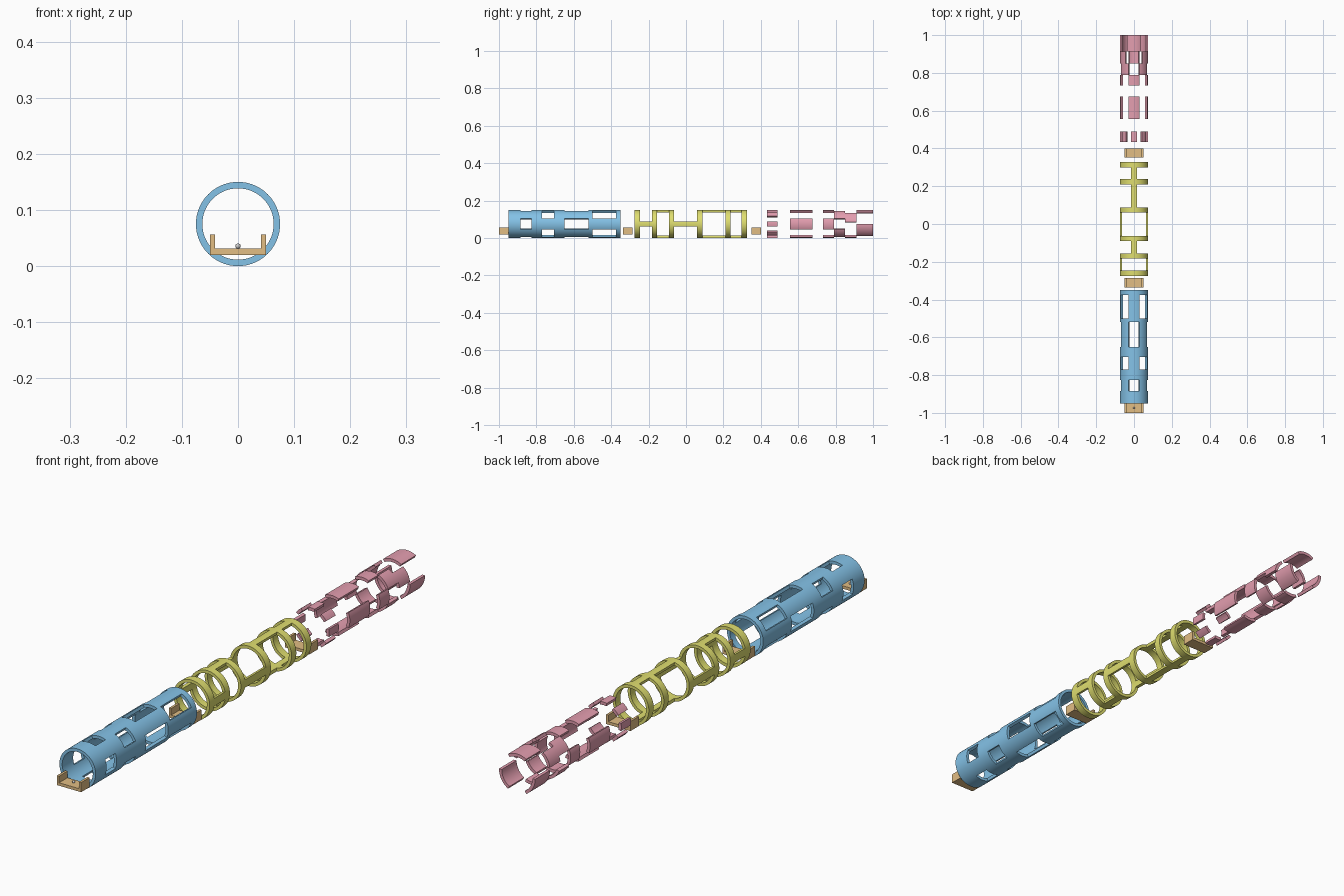
import bpy, bmesh, math

if "Cube" in bpy.data.objects:
    bpy.data.objects.remove(bpy.data.objects["Cube"])

N = 96                       # facets around the tube
R_OUT, R_IN, ZC = 0.075, 0.0635, 0.075
CARD = (0, 90, 180, 270)
DIAG = (45, 135, 225, 315)
FULL = ((0,), 180)


def material(name, rgb):
    m = bpy.data.materials.new(name)
    m.diffuse_color = (*rgb, 1)
    m.use_nodes = True
    m.node_tree.nodes["Principled BSDF"].inputs["Base Color"].default_value = m.diffuse_color
    return m


def finish(bm, name, mat, smooth=False):
    bmesh.ops.recalc_face_normals(bm, faces=bm.faces)
    me = bpy.data.meshes.new(name)
    bm.to_mesh(me)
    bm.free()
    ob = bpy.data.objects.new(name, me)
    bpy.context.collection.objects.link(ob)
    if mat:
        me.materials.append(mat)
    if smooth:
        bpy.ops.object.select_all(action='DESELECT')
        ob.select_set(True)
        bpy.context.view_layer.objects.active = ob
        bpy.ops.object.shade_smooth_by_angle(angle=math.radians(30))
    return ob


def tube(name, rows, mat):
    """rows: (y0, y1, (centre angles, half width)) = the wall kept in that slice."""
    bm = bmesh.new()
    verts = {}

    def v(i, y, r):
        key = (i % N, round(y, 4), r)
        if key not in verts:
            a = math.tau * (i % N) / N
            verts[key] = bm.verts.new((r * math.cos(a), y, ZC + r * math.sin(a)))
        return verts[key]

    def solid(k, i):
        if not 0 <= k < len(rows):
            return False
        centres, half = rows[k][2]
        a = (i % N + 0.5) * 360 / N
        return any(abs((a - c + 180) % 360 - 180) < half for c in centres)

    def joined(k, k2):       # do two slices touch?
        if not 0 <= k2 < len(rows):
            return False
        lo, hi = sorted((k, k2))
        return abs(rows[lo][1] - rows[hi][0]) < 1e-5

    for k, (y0, y1, _) in enumerate(rows):
        for i in range(N):
            if not solid(k, i):
                continue
            for r in (R_OUT, R_IN):
                q = [v(i, y0, r), v(i + 1, y0, r), v(i + 1, y1, r), v(i, y1, r)]
                bm.faces.new(q if r == R_IN else q[::-1])
            for step, j in ((-1, i), (1, i + 1)):
                if not solid(k, i + step):
                    bm.faces.new((v(j, y0, R_IN), v(j, y0, R_OUT), v(j, y1, R_OUT), v(j, y1, R_IN)))
            for step, y in ((-1, y0), (1, y1)):
                if not (joined(k, k + step) and solid(k + step, i)):
                    bm.faces.new((v(i, y, R_IN), v(i, y, R_OUT), v(i + 1, y, R_OUT), v(i + 1, y, R_IN)))
    return finish(bm, name, mat, True)


blue = material("blue", (0.23, 0.54, 0.80))
yellow = material("yellow", (0.74, 0.73, 0.16))
red = material("red", (0.77, 0.34, 0.43))
orange = material("orange", (0.76, 0.51, 0.23))

# Windowed tube: alternating rows of four windows
diag, card = (DIAG, 22.5), (CARD, 22.5)
ys = (-0.95, -0.885, -0.825, -0.77, -0.705, -0.65, -0.52, -0.50, -0.375, -0.35)
kept = (FULL, diag, FULL, card, FULL, diag, FULL, card, FULL)
tube("windowed_tube", list(zip(ys, ys[1:], kept)), blue)

# Ring frame: six rings joined by pairs of narrow bars
side, upright = ((0, 180), 11.25), ((90, 270), 11.25)
ys = (-0.275, -0.245, -0.182, -0.155, -0.09, -0.064, 0.06, 0.088,
      0.21, 0.238, 0.298, 0.327)
kept = (FULL, side, FULL, upright, FULL, side, FULL, upright, FULL, upright, FULL)
tube("ring_frame", list(zip(ys, ys[1:], kept)), yellow)

# Loose curved plates at the far end
tube("curved_plates", [
    (0.433, 0.49, (CARD + DIAG, 11.25)),
    (0.555, 0.675, card),
    (0.733, 0.79, card),
    (0.79, 0.85, diag),
    (0.85, 0.912, ((30, 150, 270), 22.5)),
    (0.912, 1.0, ((90, 210, 330), 30)),
], red)

# U-shaped cradles
profile = [(-.05, .02), (.05, .02), (.05, .056), (.041, .056),
           (.041, .031), (-.041, .031), (-.041, .056), (-.05, .056)]
for name, y0 in (("front_cradle", -1.0), ("middle_cradle", -0.337), ("rear_cradle", 0.351)):
    bm = bmesh.new()
    f = bm.faces.new([bm.verts.new((x, y0, z)) for x, z in profile])
    ext = bmesh.ops.extrude_face_region(bm, geom=[f])
    bmesh.ops.translate(bm, vec=(0, 0.05, 0),
                        verts=[e for e in ext["geom"] if isinstance(e, bmesh.types.BMVert)])
    finish(bm, name, orange)

# Small bead resting in the front cradle
bm = bmesh.new()
bmesh.ops.create_uvsphere(bm, u_segments=20, v_segments=12, radius=0.0048)
bmesh.ops.translate(bm, vec=(0, -0.973, 0.0355), verts=bm.verts)
finish(bm, "bead", None, True)
